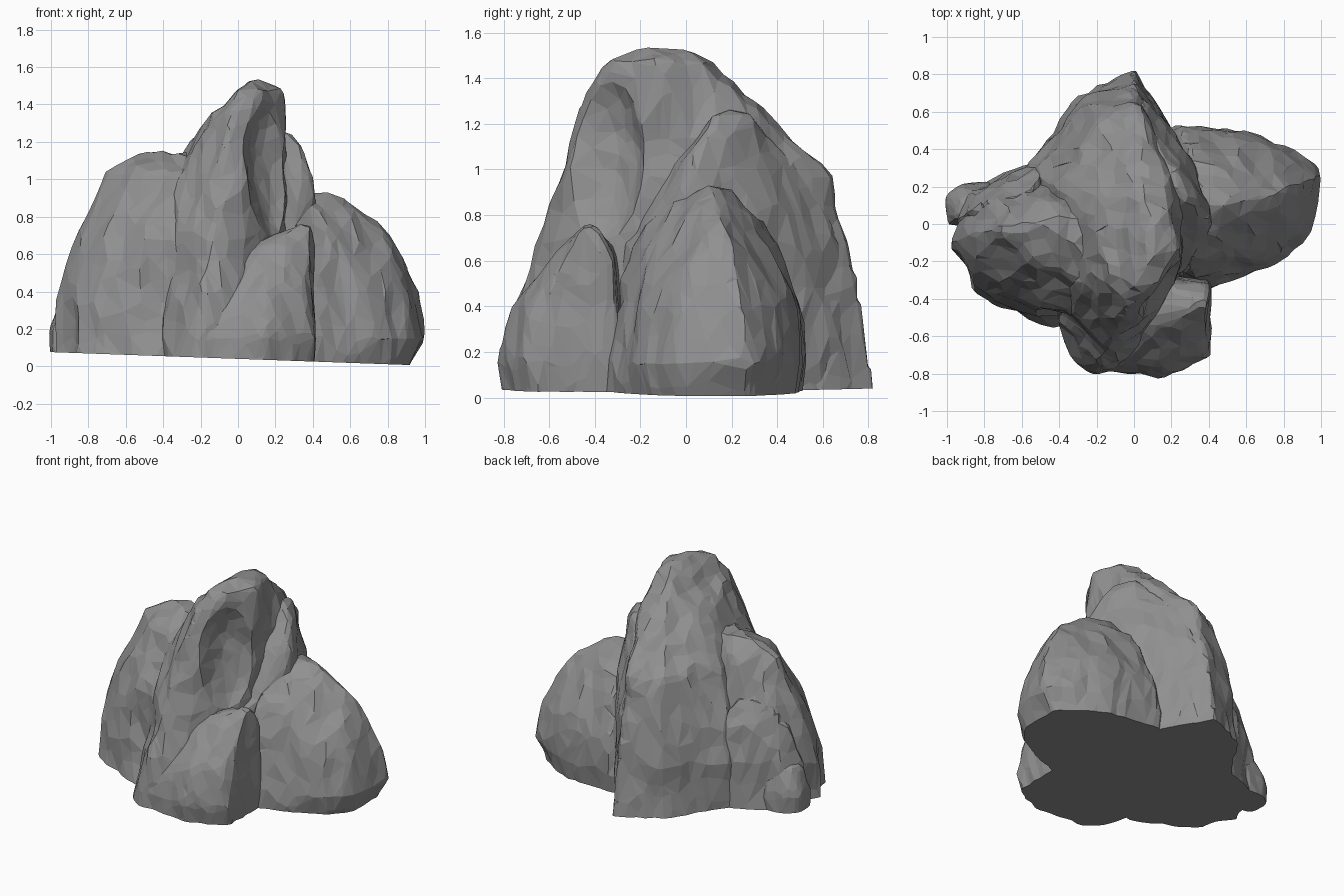
import bpy, bmesh
from mathutils import Vector, noise

if "Cube" in bpy.data.objects:
    bpy.data.objects.remove(bpy.data.objects["Cube"])

stone = bpy.data.materials.new("dark_stone")
stone.diffuse_color = (0.28, 0.28, 0.28, 1)
stone.use_nodes = True
stone.node_tree.nodes["Principled BSDF"].inputs["Base Color"].default_value = stone.diffuse_color


def rock(name, sections, seed, rough=0.035, ratio=0.1, scoops=()):
    """Hull of cross-sections -> even mesh -> weathered -> faceted -> cut flat at the sloping base."""
    bm = bmesh.new()
    for z, pts in sections:
        for x, y in pts:
            bm.verts.new((x, y, z))
    hull = bmesh.ops.convex_hull(bm, input=bm.verts)
    loose = {v for v in hull["geom_interior"] + hull["geom_unused"] if isinstance(v, bmesh.types.BMVert)}
    bmesh.ops.delete(bm, geom=list(loose), context='VERTS')
    bmesh.ops.recalc_face_normals(bm, faces=bm.faces)
    mesh = bpy.data.meshes.new(name)
    bm.to_mesh(mesh)
    bm.free()
    obj = bpy.data.objects.new(name, mesh)
    bpy.context.collection.objects.link(obj)

    def bake():
        dg = bpy.context.evaluated_depsgraph_get()
        new = bpy.data.meshes.new_from_object(obj.evaluated_get(dg))
        obj.modifiers.clear()
        obj.data = new

    m = obj.modifiers.new("even", 'REMESH')
    m.mode, m.voxel_size = 'VOXEL', 0.03
    m = obj.modifiers.new("soften", 'SMOOTH')
    m.factor, m.iterations = 0.5, 2
    bake()

    # weathering: hollows, broad lumps and finer vertical grooves
    off = Vector((seed * 7.3, seed * 3.1, seed * 1.7))
    moves = []
    for v in obj.data.vertices:
        p = v.co.copy()
        lump = noise.noise(p * 3.0 + off)
        groove = abs(noise.noise(Vector((p.x * 7, p.y * 7, p.z * 3.5)) + off))
        q = p + v.normal * (rough * (0.8 * lump - 0.9 * groove + 0.3))
        for centre, radii, push in scoops:
            r2 = sum(((p[i] - centre[i]) / radii[i]) ** 2 for i in range(3))
            if r2 < 1:
                q += Vector(push) * (1 - r2)
        moves.append(q)
    for v, q in zip(obj.data.vertices, moves):
        v.co = q
    m = obj.modifiers.new("facets", 'DECIMATE')
    m.ratio = ratio
    bake()

    # underside
    bm = bmesh.new()
    bm.from_mesh(obj.data)
    bmesh.ops.bisect_plane(bm, geom=bm.verts[:] + bm.edges[:] + bm.faces[:],
                           plane_co=(0, 0, 0.04), plane_no=(0.036, 0, 1), clear_inner=True)
    bmesh.ops.holes_fill(bm, edges=[e for e in bm.edges if e.is_boundary], sides=0)
    bmesh.ops.recalc_face_normals(bm, faces=bm.faces)
    for f in bm.faces:
        f.smooth = False
    bm.to_mesh(obj.data)
    bm.free()
    obj.data.materials.clear()
    obj.data.materials.append(stone)


# tall central ridge, hollowed on its front right face
rock("main_peak", [
    (-0.1, [(0, .83), (-.3, .7), (-.6, .28), (-.42, -.52), (-.36, -.68), (-.2, -.82), (0, -.8), (.25, -.3), (.28, .35), (.2, .5)]),
    (0.4, [(.01, .79), (-.28, .68), (-.56, .3), (-.38, -.5), (-.2, -.76), (-.1, -.73), (.2, -.3), (.27, .3)]),
    (0.97, [(.02, .65), (-.2, .54), (-.42, .2), (-.35, -.3), (-.1, -.54), (-.02, -.52), (.2, -.1), (.24, .3)]),
    (1.2, [(.06, .4), (-.25, .05), (-.22, -.25), (-.05, -.48), (.01, -.44), (.24, -.1), (.2, .25)]),
    (1.36, [(-.13, -.25), (-.02, -.42), (.05, -.41), (.24, -.17), (.2, .18), (-.06, .12)]),
    (1.47, [(0, -.33), (.1, -.34), (.23, -.12), (.18, .08), (.06, .12)]),
    (1.52, [(.1, .0), (.08, -.18), (.12, -.1)]),
], 1, scoops=[((.12, -.32, 1.02), (.17, .2, .36), (-.07, .09, 0))])

# shoulder forming the lower right edge of the ridge
rock("right_shoulder", [
    (0.0, [(.1, -.4), (.4, 0), (.26, .42), (.04, .76), (-.1, .4)]),
    (0.65, [(.1, -.35), (.28, -.25), (.43, 0), (.27, .38), (.03, .7), (-.1, .4)]),
    (0.93, [(.14, -.14), (.41, 0), (.4, .1), (.27, .34), (.05, .58), (0, .3)]),
    (1.15, [(.37, .08), (.32, .2), (.2, .02), (.1, .35)]),
    (1.25, [(.23, .26), (.29, .14), (.15, .2)]),
], 2)

# broad left rock
rock("left_rock", [
    (-0.1, [(-.85, -.38), (-.63, -.5), (-.42, -.57), (-.2, -.4), (-.3, .3), (-.6, .25), (-.88, .1), (-1, -.15)]),
    (0.35, [(-.97, -.1), (-.83, -.34), (-.45, -.53), (-.3, .3), (-.6, .25), (-.88, .08)]),
    (0.75, [(-.84, -.05), (-.7, -.3), (-.42, -.43), (-.25, -.46), (-.45, .24), (-.78, .1)]),
    (1.03, [(-.69, -.03), (-.58, -.2), (-.25, -.32), (-.45, .14)]),
    (1.15, [(-.48, 0), (-.4, .05), (-.2, -.18), (-.2, 0)]),
], 3, 0.045, scoops=[((-.42, -.5, .45), (.1, .2, .35), (0, .05, 0))])

# low knobs at the back left
rock("back_left_rock", [
    (-0.1, [(-.95, 0), (-.92, .17), (-.72, .22), (-.4, .36), (-.4, 0)]),
    (0.35, [(-.96, 0), (-.9, .15), (-.68, .24), (-.4, .36), (-.4, 0)]),
    (0.6, [(-.85, .06), (-.7, .21), (-.5, .3), (-.5, 0)]),
    (0.78, [(-.74, .1), (-.52, .22), (-.6, .05)]),
], 4, 0.045)
rock("back_left_knob", [
    (-0.1, [(-.97, -.02), (-.98, .14), (-.9, .2), (-.75, .23), (-.7, 0)]),
    (0.2, [(-1, 0), (-1, .14), (-.92, .21), (-.76, .23), (-.7, 0)]),
    (0.38, [(-.95, .04), (-.93, .13), (-.8, .18), (-.8, 0)]),
], 5, 0.02, 0.25)

# right rock
rock("right_rock", [
    (-0.1, [(.2, .49), (.6, .46), (.86, .3), (.86, 0), (.8, -.1), (.66, -.19), (.38, -.33), (.2, -.3)]),
    (0.15, [(.2, .51), (.6, .51), (.95, .34), (1.01, .28), (.98, .03), (.88, -.1), (.75, -.21), (.4, -.34)]),
    (0.38, [(.97, .25), (.91, 0), (.7, -.19), (.35, -.3), (.6, .5), (.25, .5)]),
    (0.66, [(.84, .2), (.78, .04), (.5, -.18), (.3, -.24), (.58, .36), (.3, .4)]),
    (0.8, [(.75, .15), (.6, 0), (.3, -.14), (.5, .28), (.3, .3)]),
    (0.92, [(.54, .12), (.4, .08), (.35, .2)]),
], 6)

# small rock at the front right
rock("front_rock", [
    (-0.1, [(-.18, -.77), (.15, -.78), (.38, -.66), (.4, -.32), (0, -.3)]),
    (0.15, [(-.22, -.79), (.15, -.83), (.39, -.7), (.41, -.29), (0, -.3)]),
    (0.4, [(-.06, -.69), (.15, -.75), (.37, -.67), (.41, -.3), (.03, -.3)]),
    (0.62, [(.03, -.5), (.12, -.55), (.28, -.58), (.39, -.54), (.41, -.33), (.1, -.3)]),
    (0.76, [(.33, -.42), (.39, -.46), (.39, -.4)]),
], 7, 0.03, 0.15)
